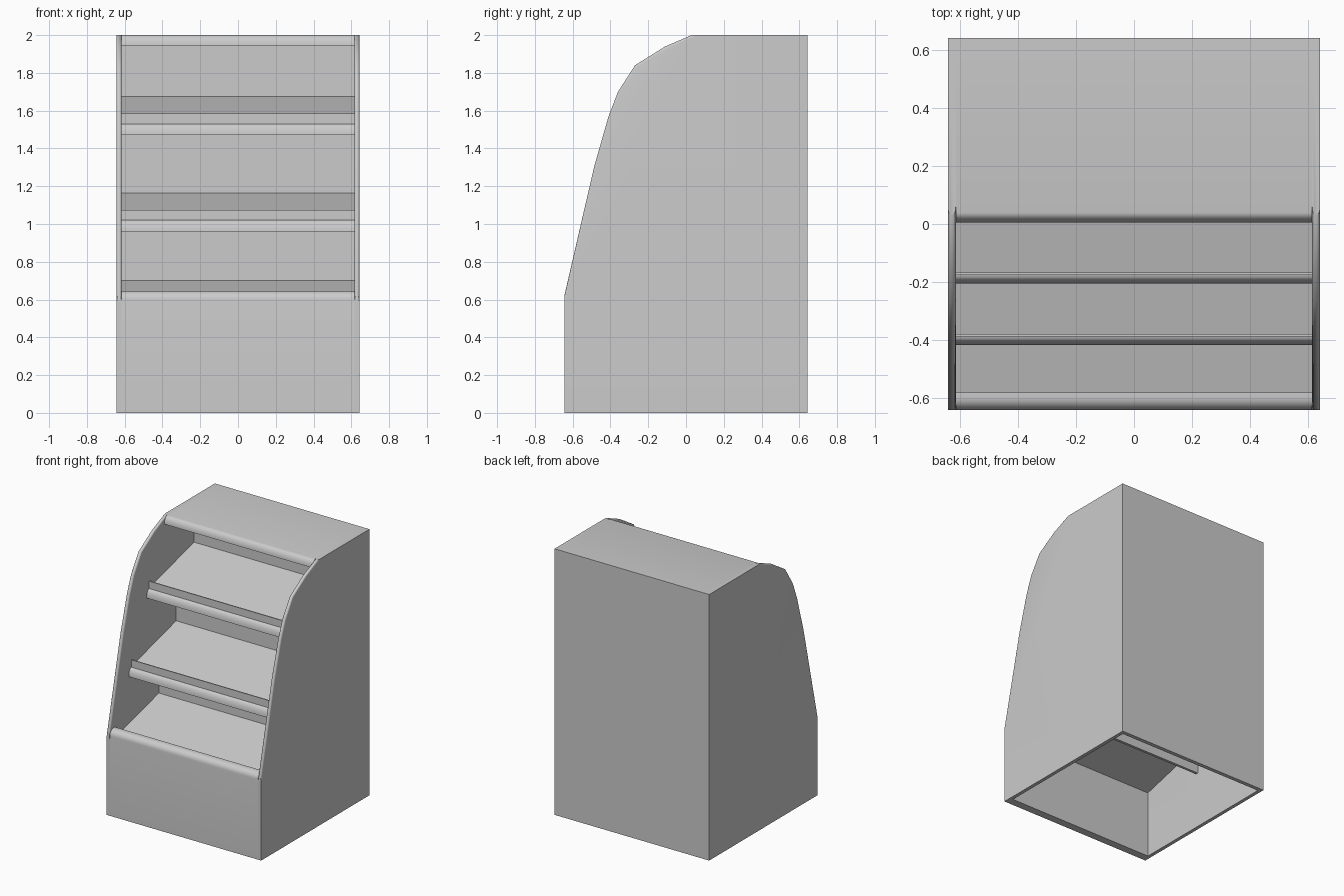
import bpy, bmesh, math

if "Cube" in bpy.data.objects:
    bpy.data.objects.remove(bpy.data.objects["Cube"])

W, T = 0.643, 0.027          # half width / half depth, side thickness
INNER = W - T


def extrude_profile(name, pts, x0, x1, round_pts=None, radius=0.012):
    """Extrude a (y, z) outline along x; optionally round the edges along round_pts."""
    bm = bmesh.new()
    face = bm.faces.new([bm.verts.new((x0, y, z)) for y, z in pts])
    ext = bmesh.ops.extrude_face_region(bm, geom=[face])
    for v in ext["geom"]:
        if isinstance(v, bmesh.types.BMVert):
            v.co.x = x1
    bmesh.ops.recalc_face_normals(bm, faces=bm.faces[:])
    if round_pts:
        keys = {(round(y, 4), round(z, 4)) for y, z in round_pts}
        on = lambda v: (round(v.co.y, 4), round(v.co.z, 4)) in keys
        edges = [e for e in bm.edges
                 if all(on(v) for v in e.verts)
                 and abs(e.verts[0].co.x - e.verts[1].co.x) < 1e-4]
        bmesh.ops.bevel(bm, geom=edges, offset=radius, segments=4,
                        profile=0.5, affect='EDGES', clamp_overlap=True)
    mesh = bpy.data.meshes.new(name)
    bm.to_mesh(mesh)
    bm.free()
    ob = bpy.data.objects.new(name, mesh)
    bpy.context.collection.objects.link(ob)
    bpy.ops.object.select_all(action='DESELECT')
    ob.select_set(True)
    bpy.context.view_layer.objects.active = ob
    bpy.ops.object.shade_smooth_by_angle(angle=math.radians(32))
    return ob


def quarter(cy, cz, ry, rz, n=6):
    """Quarter ellipse from the top point round to the front point."""
    return [(cy - ry * math.sin(a), cz + rz * math.cos(a))
            for a in (i * math.pi / 2 / n for i in range(n + 1))]


def rect(y0, z0, y1, z1):
    return [(y0, z0), (y1, z0), (y1, z1), (y0, z1)]


# side panels with a rounded curved front edge
curve = [(-W, 0.625), (-0.487, 1.30), (-0.41, 1.57), (-0.36, 1.70),
         (-0.27, 1.84), (-0.11, 1.94), (0.03, 2.0)]
side = [(-W, 0)] + curve + [(W, 2.0), (W, 0)]
extrude_profile("side_panel_left", side, -W, -INNER, curve)
extrude_profile("side_panel_right", side, INNER, W, curve)

# front base wall with rounded top rail
front = [(-W, 0), (-0.583, 0), (-0.583, 0.645)] + quarter(-0.60, 0.60, W - 0.60, 0.045)
extrude_profile("front_base", front, -INNER, INNER)

# back wall and top with rounded header
extrude_profile("back_wall", rect(W - 0.03, 0, W, 2.0), -INNER, INNER)
top = [(W, 1.945), (W, 2.0)] + quarter(0.04, 1.945, 0.035, 0.055)
extrude_profile("top_header", top, -INNER, INNER)

# tilted bottom deck
SLOPE, THICK = 0.26, 0.055
drop = SLOPE * (0.583 - 0.06)
deck = [(-0.583, 0.70 - drop), (-0.06, 0.70), (-0.06, 0.70 - THICK),
        (-0.583, 0.70 - drop - THICK)]
extrude_profile("bottom_deck", deck, -INNER, INNER)

# upper shelves: tilted board, upright lip and rounded price rail
for name, yb, zb, yl, zt in (("middle_shelf", 0.145, 1.165, -0.388, 1.075),
                             ("upper_shelf", 0.357, 1.675, -0.176, 1.585)):
    zf = zb - SLOPE * (yb - yl)
    prof = [(yb, zb - THICK), (yb, zb), (yl + 0.008, zf), (yl + 0.008, zt), (yl, zt)]
    prof += quarter(yl, zt - 0.115, 0.03, 0.06)
    prof += [(yl + 0.008, zt - 0.115)]
    extrude_profile(name, prof, -INNER, INNER)

# stepped upright back panels behind each shelf
for name, y, z0, z1 in (("lower_back_panel", -0.06, 0.43, 1.08),
                        ("middle_back_panel", 0.145, 0.90, 1.58),
                        ("upper_back_panel", 0.357, 1.41, 1.95)):
    extrude_profile(name, rect(y, z0, y + 0.02, z1), -INNER, INNER)
